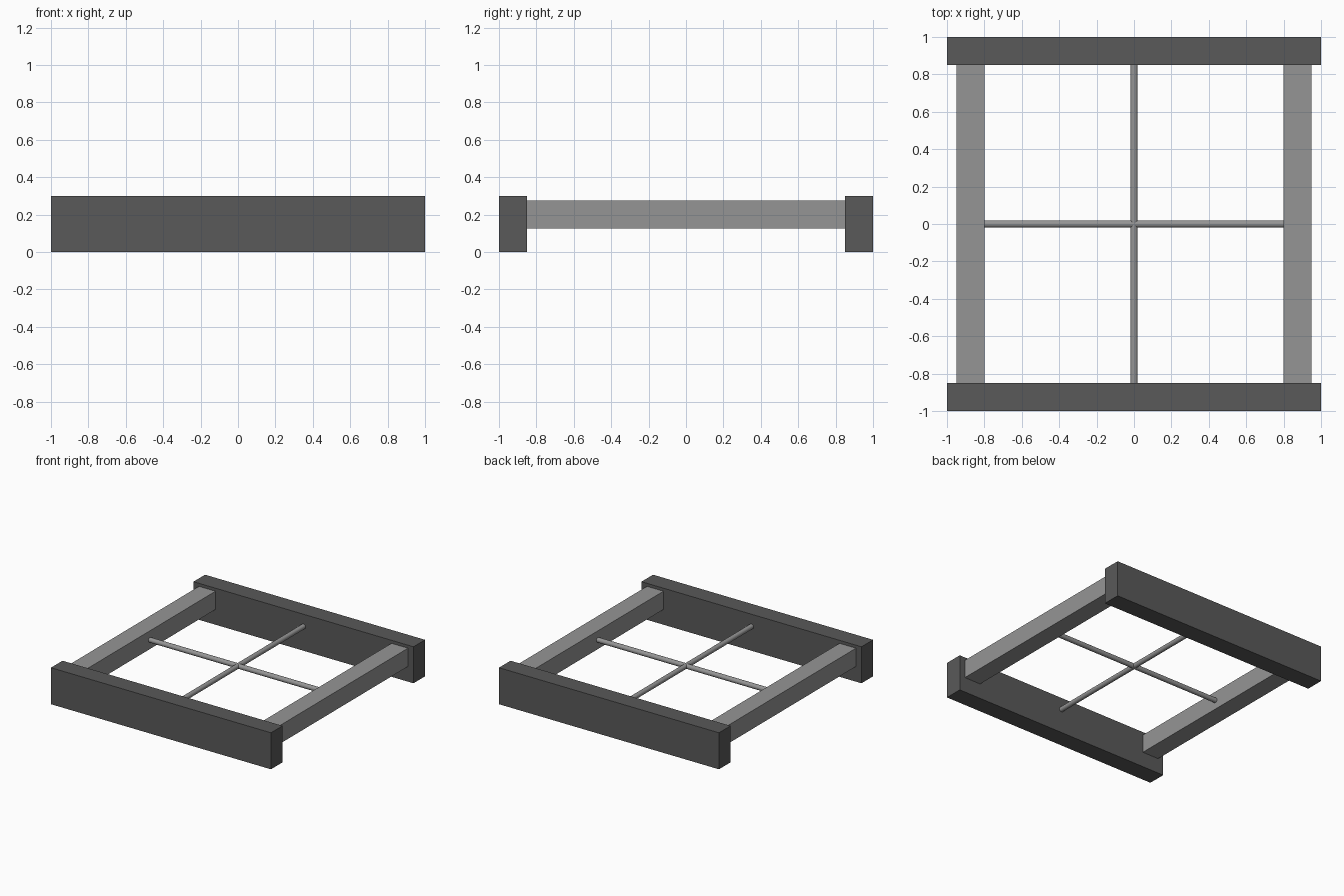
import bpy
import math

if "Cube" in bpy.data.objects:
    bpy.data.objects.remove(bpy.data.objects["Cube"])


def material(name, value):
    mat = bpy.data.materials.new(name)
    mat.diffuse_color = (value, value, value, 1)
    mat.use_nodes = True
    mat.node_tree.nodes["Principled BSDF"].inputs["Base Color"].default_value = mat.diffuse_color
    return mat


dark = material("dark_grey", 0.1)
mid = material("mid_grey", 0.3)


def box(name, centre, size, mat):
    bpy.ops.mesh.primitive_cube_add(size=1, location=centre)
    ob = bpy.context.object
    ob.name = name
    ob.scale = size
    bpy.ops.object.transform_apply(location=False, rotation=False, scale=True)
    ob.data.materials.append(mat)


def rod(name, length, rotation):
    bpy.ops.mesh.primitive_cylinder_add(vertices=24, radius=0.02, depth=length,
                                        location=(0, 0, 0.2), rotation=rotation)
    ob = bpy.context.object
    ob.name = name
    ob.data.materials.append(mid)
    bpy.ops.object.shade_smooth_by_angle(angle=math.radians(40))


# Tall end beams, front and back
for name, side in (("front_beam", -1), ("back_beam", 1)):
    box(name, (0, side * 0.925, 0.15), (2, 0.15, 0.3), dark)

# Square side rails between the beams
for name, side in (("left_rail", -1), ("right_rail", 1)):
    box(name, (side * 0.875, 0, 0.2), (0.15, 1.7, 0.15), mid)

# Crossed rods meeting in the middle
rod("cross_rod", 1.6, (0, math.pi / 2, 0))
rod("long_rod", 1.7, (math.pi / 2, 0, 0))
